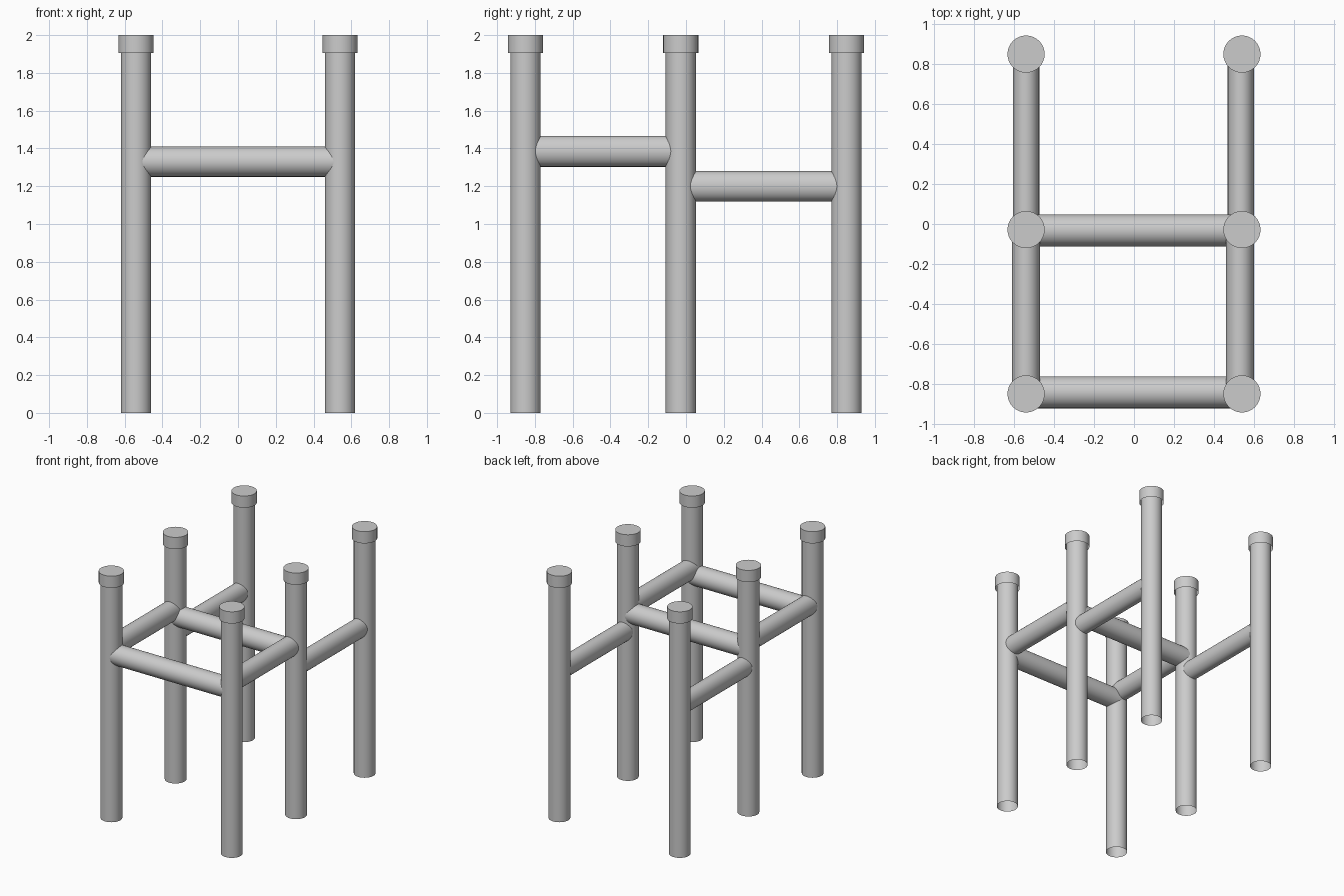
import bpy
import bmesh
import math
from mathutils import Matrix, Vector

cube = bpy.data.objects.get("Cube")
if cube:
    bpy.data.objects.remove(cube, do_unlink=True)

GREY = (0.6, 0.6, 0.6, 1.0)
grey = bpy.data.materials.new("plain grey")
grey.use_nodes = True
grey.diffuse_color = GREY
grey.node_tree.nodes["Principled BSDF"].inputs["Base Color"].default_value = GREY


def tube(name, start, end, rx, ry, closed_top=False):
    """Open elliptical tube from start to end, optionally closed at its end."""
    start, end = Vector(start), Vector(end)
    axis = end - start
    bm = bmesh.new()
    bmesh.ops.create_cone(bm, cap_ends=True, segments=32, radius1=1, radius2=1,
                          depth=axis.length)
    lids = [f for f in bm.faces if abs(f.normal.z) > 0.9]
    open_lids = [f for f in lids if not (closed_top and f.normal.z > 0)]
    bmesh.ops.delete(bm, geom=open_lids, context='FACES_ONLY')
    bmesh.ops.scale(bm, vec=(rx, ry, 1), verts=bm.verts)
    turn = axis.to_track_quat('Z', 'Y').to_matrix().to_4x4()
    bm.transform(Matrix.Translation((start + end) / 2) @ turn)
    mesh = bpy.data.meshes.new(name)
    bm.to_mesh(mesh)
    bm.free()
    mesh.materials.append(grey)
    obj = bpy.data.objects.new(name, mesh)
    bpy.context.collection.objects.link(obj)
    bpy.ops.object.select_all(action='DESELECT')
    obj.select_set(True)
    bpy.context.view_layer.objects.active = obj
    bpy.ops.object.shade_smooth_by_angle(angle=math.radians(30))
    return obj


POST_X = 0.54
ROWS = {"front": -0.85, "middle": -0.028, "back": 0.85}
R = 0.08

for side, s in (("right", -1), ("left", 1)):
    x = s * POST_X
    # Upright posts with wider end caps
    for row, y in ROWS.items():
        tube(f"{row}_{side}_post", (x, y, 0), (x, y, 1.99), R, R)
        tube(f"{row}_{side}_cap", (x, y, 1.905), (x, y, 2), 0.093, 0.093, True)

# Side rails, slightly narrower than tall; the front pair sits higher
for name, x, a, b, z, rx, rz in (
        ("front_right_rail", -0.54, "front", "middle", 1.385, 0.07, 0.082),
        ("front_left_rail", 0.53, "front", "middle", 1.385, 0.07, 0.082),
        ("back_right_rail", -0.54, "middle", "back", 1.2, 0.066, R),
        ("back_left_rail", 0.535, "middle", "back", 1.2, 0.066, R)):
    tube(name, (x, ROWS[a], z), (x, ROWS[b], z), rx, rz)

# Crossbars joining the left and right posts
for name, y in (("front_crossbar", -0.842), ("middle_crossbar", -0.032)):
    tube(name, (-POST_X, y, 1.33), (POST_X, y, 1.33), R, R)
